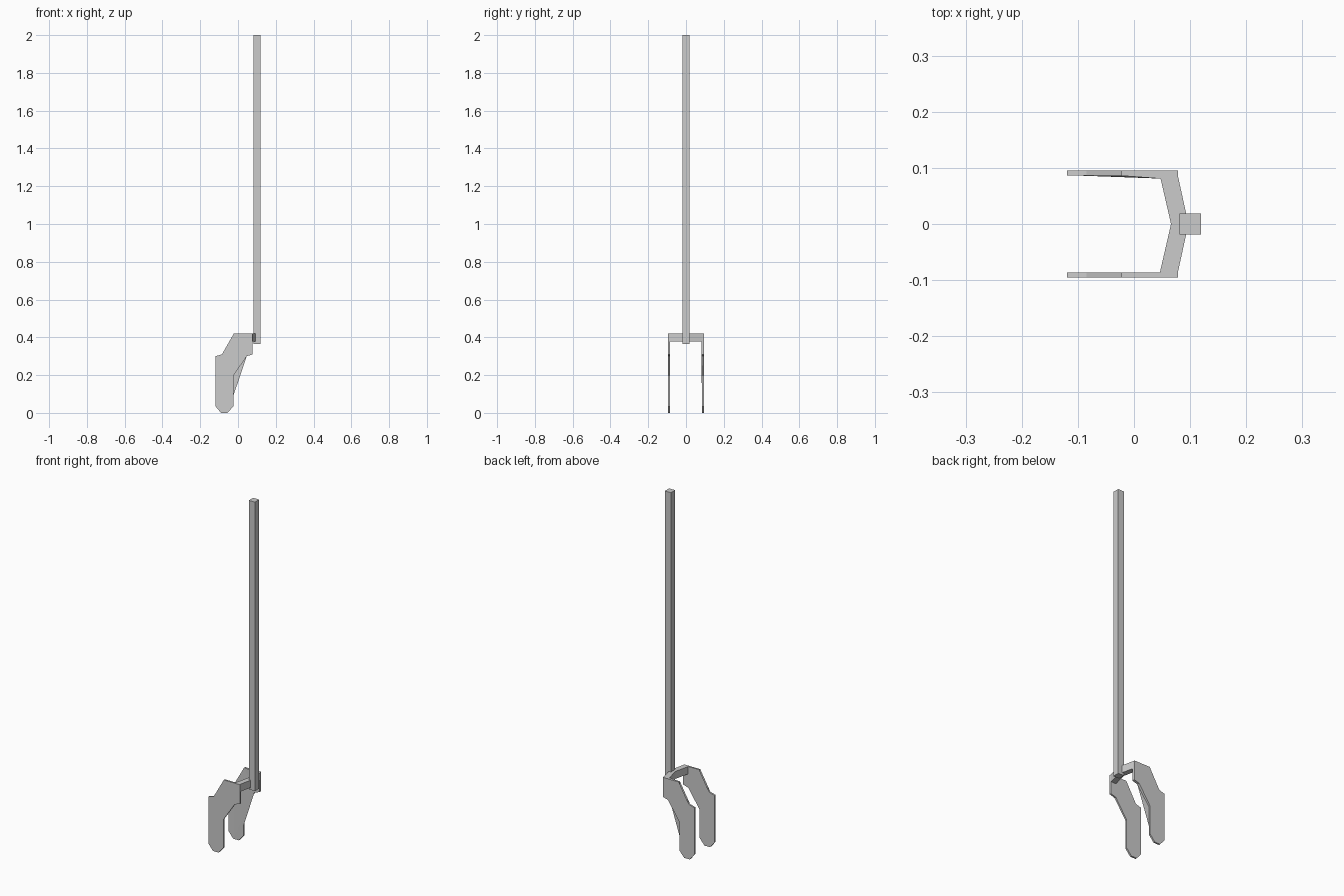
import bpy, bmesh

if "Cube" in bpy.data.objects:
    bpy.data.objects.remove(bpy.data.objects["Cube"])


def prism(name, near, far):
    """Closed solid between two matching outlines."""
    bm = bmesh.new()
    a = [bm.verts.new(p) for p in near]
    b = [bm.verts.new(p) for p in far]
    caps = [bm.faces.new(a), bm.faces.new(b)]
    n = len(a)
    for i in range(n):
        j = (i + 1) % n
        bm.faces.new((a[i], a[j], b[j], b[i]))
    bmesh.ops.triangulate(bm, faces=caps)
    bmesh.ops.recalc_face_normals(bm, faces=bm.faces)
    mesh = bpy.data.meshes.new(name)
    bm.to_mesh(mesh)
    bm.free()
    obj = bpy.data.objects.new(name, mesh)
    bpy.context.collection.objects.link(obj)
    return obj


# Side outline of a bent prong plate (x, z)
PRONG = [(-0.09, 0), (-0.055, 0), (-0.025, 0.035), (-0.025, 0.195),
         (0.046, 0.30), (0.078, 0.31), (0.078, 0.42), (0.046, 0.42),
         (-0.022, 0.42), (-0.022, 0.37), (-0.085, 0.31),
         (-0.119, 0.30), (-0.119, 0.035)]

# Two prongs; the inner face of the +y one thickens towards the bridge
for name, side, root_y in (("left_prong", -1, 0.086), ("right_prong", 1, 0.081)):
    outer = [(x, side * 0.0955, z) for x, z in PRONG]
    inner = [(x, side * (root_y if x > 0.04 else 0.086), z) for x, z in PRONG]
    prism(name, outer, inner)

# V-shaped bridge joining the prongs (x, y)
BRIDGE = [(0.046, -0.087), (0.078, -0.087), (0.097, 0), (0.078, 0.087),
          (0.046, 0.087), (0.066, 0)]
prism("bridge", [(x, y, 0.378) for x, y in BRIDGE],
      [(x, y, 0.42) for x, y in BRIDGE])

# Tall square shaft
SHAFT = [(0.081, -0.019), (0.119, -0.019), (0.119, 0.019), (0.081, 0.019)]
prism("shaft", [(x, y, 0.365) for x, y in SHAFT],
      [(x, y, 2.0) for x, y in SHAFT])
